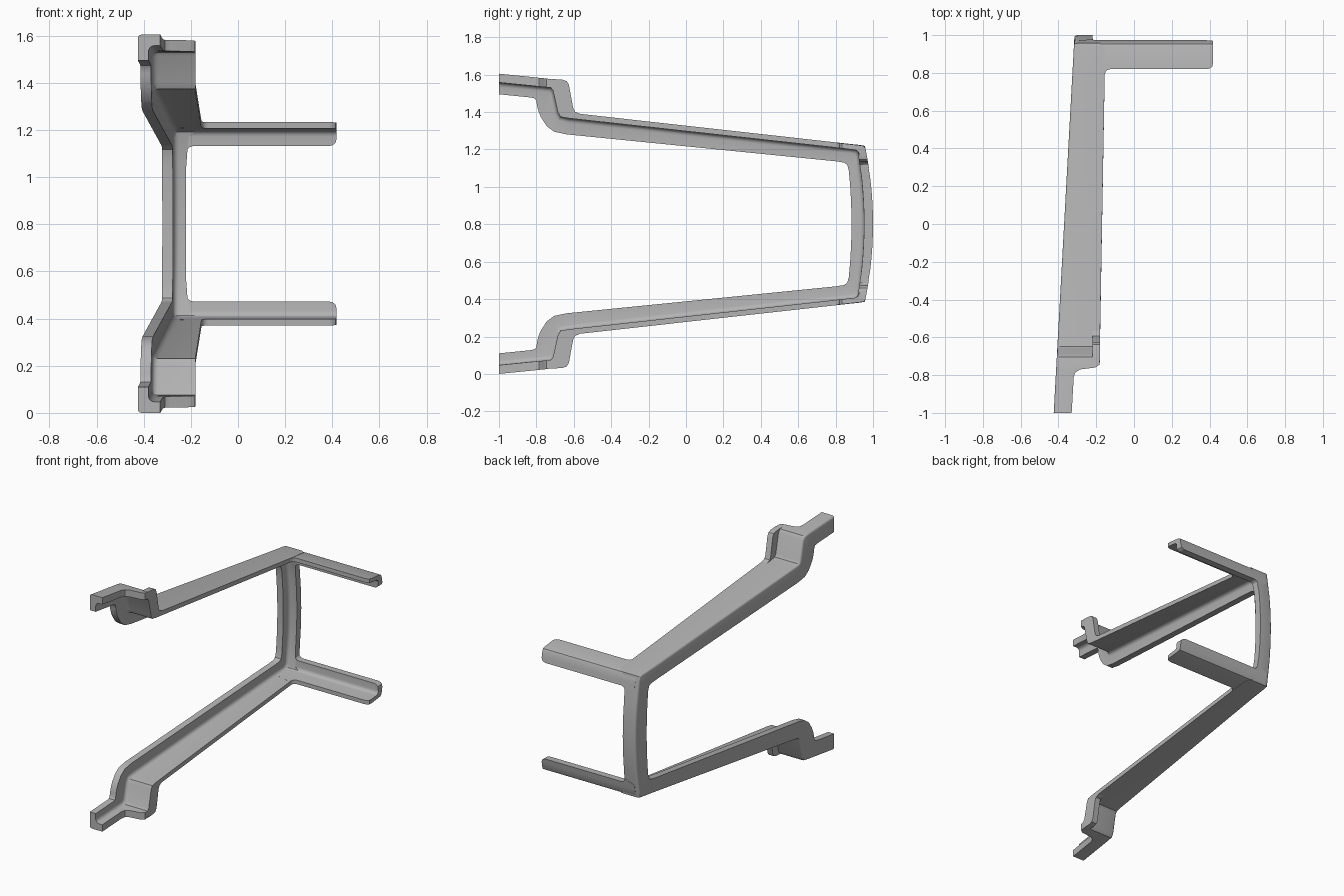
import bpy, bmesh, math
from mathutils import Vector

MID = 0.8025        # mirror plane height
WALL = 0.045        # side wall thickness
FILLET = 0.025      # inside corner radius
ROUND = 0.015       # outside corner radius

cube = bpy.data.objects.get("Cube")
if cube:
    bpy.data.objects.remove(cube, do_unlink=True)

gray = bpy.data.materials.new("plain gray")
gray.use_nodes = True
COLOR = (0.45, 0.45, 0.45, 1)
gray.diffuse_color = COLOR
gray.node_tree.nodes["Principled BSDF"].inputs["Base Color"].default_value = COLOR


def loft(name, rings, cap_end=True):
    """Skin a list of closed rings and mirror the part to the lower half."""
    bm = bmesh.new()
    rows = [[bm.verts.new((p[0], p[1], p[2] - MID)) for p in r] for r in rings]
    n = len(rows[0])
    for a, b in zip(rows, rows[1:]):
        for i in range(n):
            j = (i + 1) % n
            bm.faces.new((a[i], a[j], b[j], b[i]))
    bm.faces.new(rows[0])
    if cap_end:
        bm.faces.new(rows[-1])
    bmesh.ops.recalc_face_normals(bm, faces=bm.faces)
    mesh = bpy.data.meshes.new(name)
    bm.to_mesh(mesh)
    bm.free()
    obj = bpy.data.objects.new(name, mesh)
    obj.location.z = MID
    bpy.context.collection.objects.link(obj)
    mesh.materials.append(gray)
    mirror = obj.modifiers.new("lower_half", "MIRROR")
    mirror.use_axis = (False, False, True)
    bpy.ops.object.select_all(action="DESELECT")
    obj.select_set(True)
    bpy.context.view_layer.objects.active = obj
    bpy.ops.object.shade_smooth_by_angle(angle=math.radians(35))
    return obj


def left_x(y):
    return -0.37 + 0.055 * y


def angle_section(outer, inner, wall, right):
    """L-shaped section: plate from outer to inner, side wall down to wall."""
    o, i, w = (Vector((0, *p)) for p in (outer, inner, wall))
    lx = lambda p: left_x(p.y)
    at = lambda p, x: Vector((x, p.y, p.z))
    down_o, down_i = (i - o).normalized(), (w - i).normalized()
    ring = []
    for k in range(4):          # rounded outside corner
        a = math.radians(30 * k)
        p = o + down_o * ROUND * (1 - math.sin(a))
        ring.append(at(p, lx(p) + ROUND * (1 - math.cos(a))))
    ring += [at(o, right), at(i, right)]
    for k in range(5):          # inside fillet
        a = math.radians(22.5 * k)
        p = i + down_i * FILLET * (1 - math.cos(a))
        ring.append(at(p, lx(p) + WALL + FILLET * (1 - math.sin(a))))
    ring += [at(w, lx(w) + WALL), at(w, lx(w))]
    return ring


# Side rail: foot, step, long rail, corner and upright, front to back
stations = [
    ((-1, 1.605), (-1, 1.558), (-1, 1.495), -0.33),
    ((-.81, 1.586), (-.81, 1.539), (-.83, 1.478), -0.319),
    ((-.785, 1.583), (-.785, 1.536), (-.808, 1.473), -0.31),
    ((-.77, 1.582), (-.77, 1.535), (-.8, 1.46), -0.285),
    ((-.76, 1.581), (-.76, 1.534), (-.797, 1.44), -0.205),
    ((-.745, 1.579), (-.745, 1.532), (-.793, 1.42), -0.183),
    ((-.705, 1.573), (-.722, 1.53), (-.787, 1.4), -0.18),
    ((-.688, 1.55), (-.711, 1.515), (-.777, 1.375), -0.18),
    ((-.66, 1.42), (-.685, 1.4), (-.745, 1.325), -0.18),
    ((-.648, 1.402), (-.672, 1.375), (-.705, 1.295), -0.18),
    ((-.6, 1.394), (-.63, 1.367), (-.64, 1.281), -0.18),
    ((.8, 1.238), (.79, 1.211), (.8, 1.137), -0.155),
    ((.93, 1.224), (.895, 1.2), (.845, 1.13), -0.155),
    ((.957, 1.219), (.915, 1.194), (.862, 1.118), -0.18),
    ((.962, 1.19), (.921, 1.175), (.87, 1.09), -0.21),
]
for dz in (0.24, 0.18, 0.12, 0.06, 0):
    z, bow = MID + dz, dz * dz
    stations.append(((1 - .25 * bow, z), (.952 - .22 * bow, z),
                     (.885 - .18 * bow, z), -0.22))
loft("side_rail", [angle_section(*s) for s in stations], cap_end=False)

# Raised rim on the inner end of the step
rim = [(-.72, 1.577), (-.66, 1.573), (-.637, 1.565), (-.626, 1.545),
       (-.604, 1.425), (-.594, 1.402), (-.565, 1.39), (-.57, 1.37),
       (-.64, 1.38), (-.67, 1.4), (-.7, 1.54)]
loft("step_rim", [[(x, y, z) for y, z in rim] for x in (-.22, -.18)])


def crossbar_section(x, top_ext, low_ext):
    """L-shaped section with a top plate and a curved back plate."""
    back = lambda z: 1 - .25 * (z - MID) ** 2
    low = 1.132 - low_ext
    front = .82 - top_ext
    top = lambda y: 1.219 - .11 * (y - .957)
    pts = [(front, top(front)), (.942, top(.942)), (.953, 1.216),
           (back(1.205), 1.205), (back(1.165), 1.165), (back(low), low),
           (back(low) - .046, low)]
    for k in range(5):          # inside fillet
        a = math.radians(22.5 * k)
        pts.append((.925 - FILLET * (1 - math.cos(a)),
                    1.198 - FILLET * (1 - math.sin(a))))
    pts.append((front, top(front) - .027))
    return [(x, y, z) for y, z in pts]


# Rear crossbar, with flared root and rounded free corners
bars = [(-.29, 0, 0), (-.22, .03, .03), (-.215, .03, .014), (-.205, .03, .004),
        (-.19, .03, 0), (-.155, .03, 0), (-.15, .014, 0), (-.14, .004, 0),
        (-.125, 0, 0), (.385, 0, 0), (.402, -.004, -.004),
        (.414, -.014, -.014), (.418, -.03, -.03)]
loft("rear_crossbar", [crossbar_section(*b) for b in bars])
